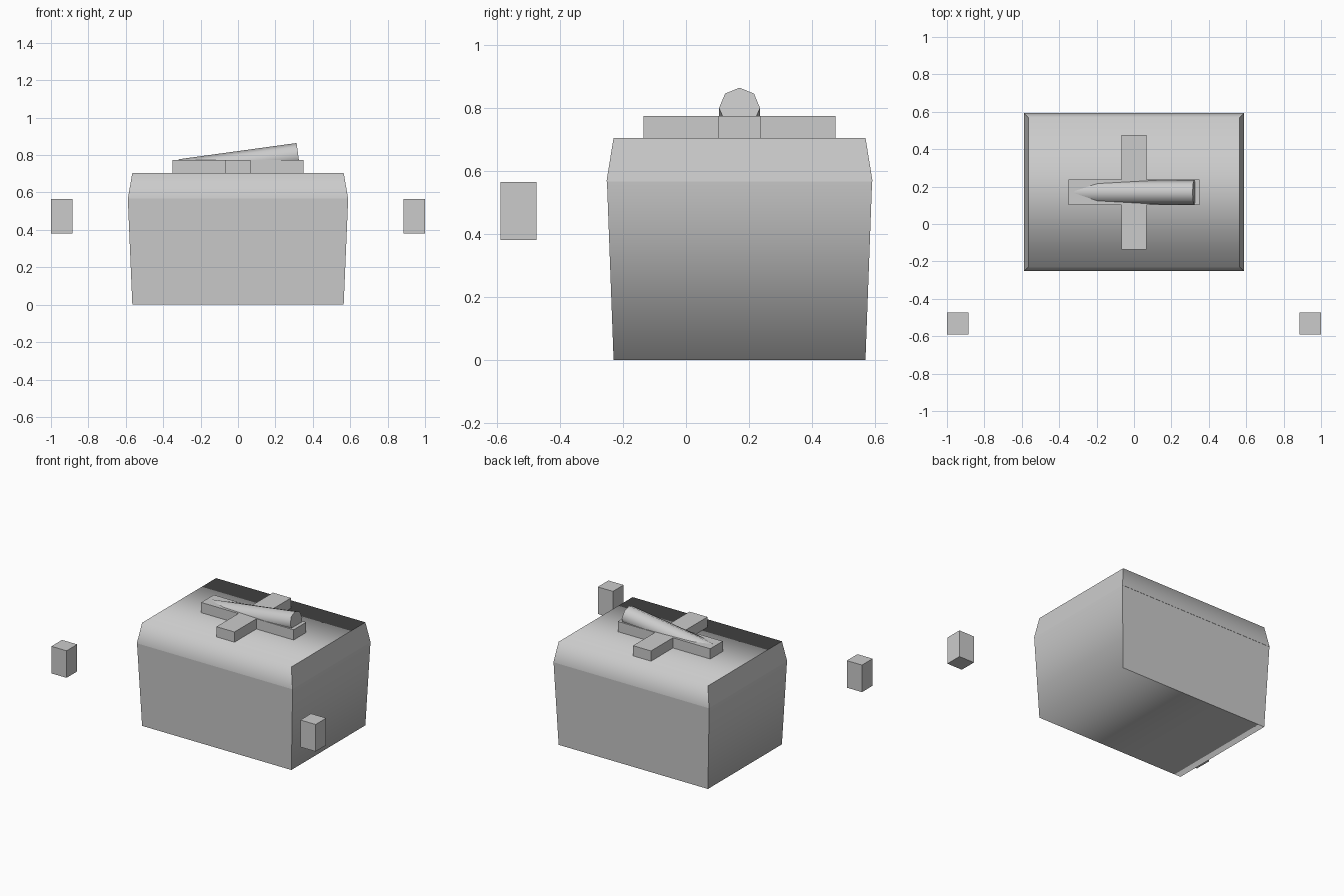
import bpy, bmesh, math
from mathutils import Vector

if "Cube" in bpy.data.objects:
    bpy.data.objects.remove(bpy.data.objects["Cube"], do_unlink=True)

grey = bpy.data.materials.new("light_grey")
grey.use_nodes = True
grey.diffuse_color = (0.6, 0.6, 0.6, 1)
grey.node_tree.nodes["Principled BSDF"].inputs["Base Color"].default_value = (0.6, 0.6, 0.6, 1)


def finish(name, bm):
    bmesh.ops.recalc_face_normals(bm, faces=bm.faces[:])
    mesh = bpy.data.meshes.new(name)
    bm.to_mesh(mesh)
    bm.free()
    mesh.materials.append(grey)
    obj = bpy.data.objects.new(name, mesh)
    bpy.context.collection.objects.link(obj)
    return obj


def block(name, low, high, low_size, high_size, centre, blend=None):
    """Tapered block between two heights; blend(n1, n2) tells which edges shade smoothly."""
    bm = bmesh.new()
    bmesh.ops.create_cube(bm, size=1)
    for v in bm.verts:
        size, z = (high_size, high) if v.co.z > 0 else (low_size, low)
        v.co = Vector((centre[0] + v.co.x * size[0], centre[1] + v.co.y * size[1], z))
    bm.normal_update()
    for f in bm.faces:
        f.smooth = blend is not None
    for e in bm.edges:
        a, b = (f.normal for f in e.link_faces)
        e.smooth = blend is not None and (blend(a, b) or blend(b, a))
    return finish(name, bm)


# Chest body: the underside blends into the two short ends
block("chest_body", 0, 0.567, (1.13, 0.80), (1.178, 0.842), (0, 0.17),
      lambda a, b: a.z < -0.9 and abs(b.x) > 0.9)

# Lid: the top blends into the front and back slopes
block("chest_lid", 0.567, 0.705, (1.178, 0.845), (1.13, 0.80), (0, 0.17),
      lambda a, b: a.z > 0.9 and abs(b.y) > 0.9)

# Crossed bars on the lid, made as one extruded outline
bm = bmesh.new()
hw, lx, ly = 0.068, 0.35, 0.305
quarter = [(lx, hw), (hw, hw), (hw, ly)]
outline = []
for sx, sy in ((1, 1), (-1, 1), (-1, -1), (1, -1)):
    pts = quarter if sx * sy > 0 else quarter[::-1]
    outline += [(sx * x, sy * y) for x, y in pts]
face = bm.faces.new([bm.verts.new((x, y + 0.17, 0.705)) for x, y in outline])
top = bmesh.ops.extrude_face_region(bm, geom=[face])["geom"]
bmesh.ops.translate(bm, vec=(0, 0, 0.07), verts=[g for g in top if isinstance(g, bmesh.types.BMVert)])
finish("lid_cross", bm)

# Slanted eight-sided rod lying half sunk in the cross
start, end = Vector((-0.31, 0.17, 0.713)), Vector((0.322, 0.17, 0.80))
axis = end - start
bpy.ops.mesh.primitive_cylinder_add(vertices=8, radius=0.065, depth=axis.length, location=(start + end) / 2)
rod = bpy.context.object
rod.name = rod.data.name = "slanted_rod"
rod.rotation_euler = axis.to_track_quat('Z', 'Y').to_euler()
rod.data.materials.append(grey)
bpy.ops.object.shade_smooth_by_angle(angle=math.radians(50))

# Floating hand blocks in front of the chest
for side, s in (("left", 1), ("right", -1)):
    block(side + "_hand", 0.38, 0.565, (0.115, 0.115), (0.115, 0.115), (s * 0.9425, -0.532))
